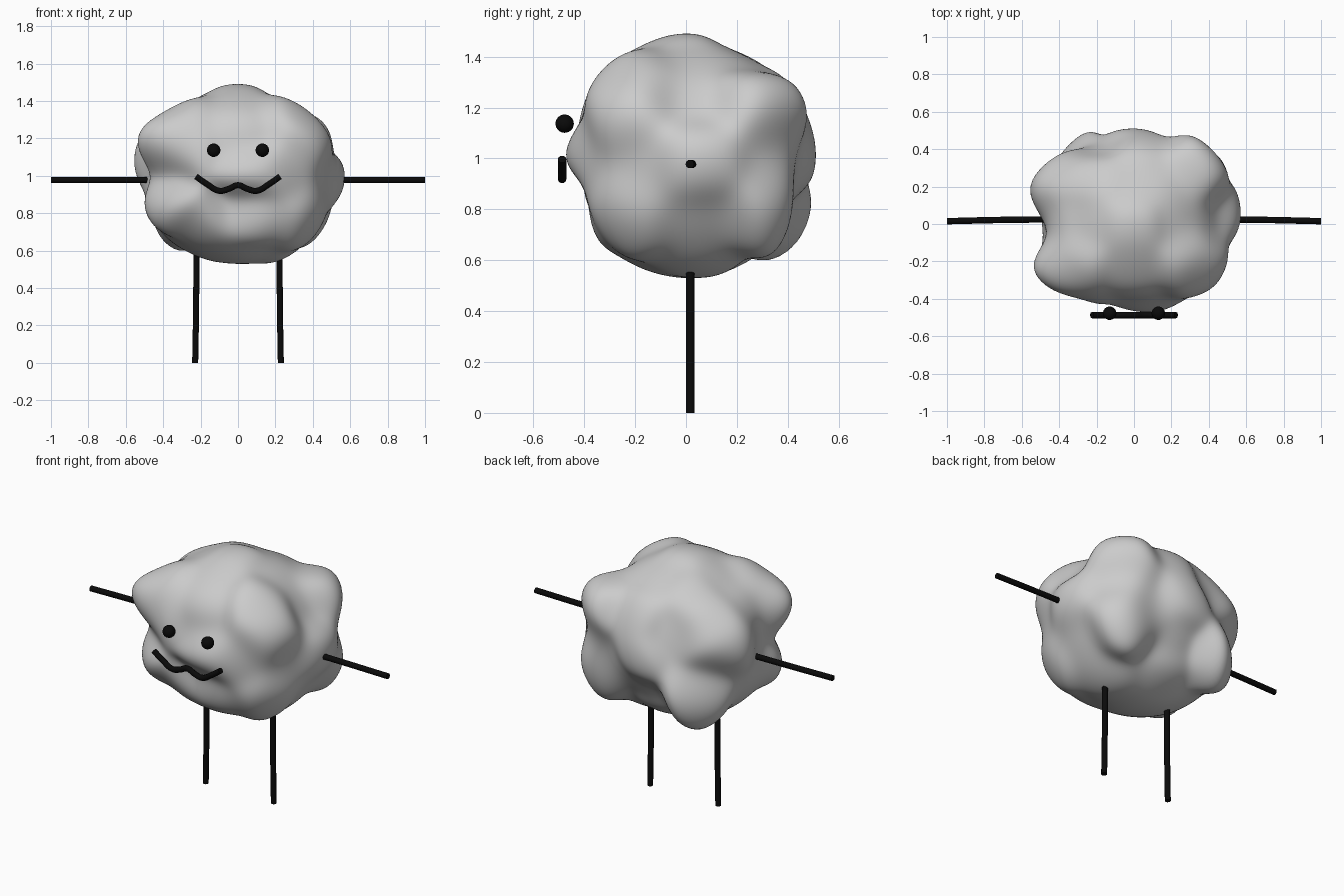
import bpy
import bmesh
import math
from mathutils import Vector

cube = bpy.data.objects.get("Cube")
if cube:
    bpy.data.objects.remove(cube, do_unlink=True)


def make_material(name, value):
    mat = bpy.data.materials.new(name)
    mat.use_nodes = True
    color = (value, value, value, 1.0)
    mat.diffuse_color = color
    mat.node_tree.nodes["Principled BSDF"].inputs["Base Color"].default_value = color
    return mat


grey = make_material("stone grey", 0.6)
black = make_material("black", 0.003)


def mesh_object(name, bm, material):
    """Turn a bmesh into a smooth-shaded object."""
    for face in bm.faces:
        face.smooth = True
    mesh = bpy.data.meshes.new(name)
    bm.to_mesh(mesh)
    bm.free()
    mesh.materials.append(material)
    obj = bpy.data.objects.new(name, mesh)
    bpy.context.collection.objects.link(obj)
    return obj


def tube(name, points, radius, material):
    """Round rod along a smooth path, with capped ends."""
    curve = bpy.data.curves.new(name, "CURVE")
    curve.dimensions = "3D"
    curve.bevel_depth = radius
    curve.bevel_resolution = 3
    curve.resolution_u = 6
    curve.use_fill_caps = True
    spline = curve.splines.new("BEZIER")
    spline.bezier_points.add(len(points) - 1)
    for knot, point in zip(spline.bezier_points, points):
        knot.co = point
        knot.handle_left_type = knot.handle_right_type = "AUTO"
    curve.materials.append(material)
    obj = bpy.data.objects.new(name, curve)
    bpy.context.collection.objects.link(obj)
    return obj


# Lumps and hollows the boulder surface passes through
CENTRE = Vector((0, 0.02, 1))
LUMPS = [
    # top
    (0, -0.02, 1.49), (-0.25, 0, 1.4), (0.25, 0, 1.39), (0, -0.22, 1.42), (0, 0.22, 1.41),
    (0.23, 0.2, 1.37), (-0.21, 0.25, 1.38),
    # front
    (-0.47, -0.33, 1.2), (-0.29, -0.4, 1.17), (-0.36, -0.25, 1.35), (0.46, -0.28, 1.2),
    (0.34, -0.23, 1.36), (0, -0.37, 1.29), (0, -0.42, 1.13), (0.06, -0.47, 1),
    (-0.37, -0.3, 1.02), (0.02, -0.37, 0.86), (0.1, -0.37, 0.74), (0.28, -0.4, 1.02),
    (-0.43, -0.3, 0.84), (0.42, -0.26, 0.77), (-0.2, -0.33, 0.72),
    # sides
    (-0.55, 0.2, 1.12), (-0.48, 0, 1.06), (-0.48, 0.05, 0.82), (-0.37, 0, 0.66),
    (-0.44, 0, 1.26), (0.41, 0.03, 1.23), (0.57, 0.05, 0.98), (0.45, 0.05, 0.76),
    (0.47, -0.19, 0.98),
    # back
    (0.44, 0.35, 1.26), (0.41, 0.39, 0.79), (0.41, 0.36, 1.02), (0, 0.51, 1),
    (-0.39, 0.37, 0.81), (-0.38, 0.33, 0.95), (-0.46, 0.33, 1.09), (-0.36, 0.31, 1.27),
    (-0.2, 0.39, 1.17), (0.05, 0.43, 1.26), (0.03, 0.38, 0.78), (0.2, 0.42, 0.88),
    # underside
    (0.03, 0, 0.53), (0.25, 0.05, 0.56), (-0.24, 0, 0.58), (0, 0.25, 0.6), (0, -0.22, 0.59),
]
offsets = [Vector(p) - CENTRE for p in LUMPS]
dirs = [o.normalized() for o in offsets]
goals = [o.length for o in offsets]


def blend(direction, values):
    """Smooth weighted mean of the lump radii around a direction."""
    weights = [math.exp(-(direction - d).length_squared / 0.075) for d in dirs]
    return sum(w * v for w, v in zip(weights, values)) / sum(weights)


# Sharpen the radii until the blended surface meets the lumps
radii = list(goals)
for _ in range(14):
    radii = [r + 0.8 * (g - blend(d, radii)) for r, g, d in zip(radii, goals, dirs)]

# Boulder body
bm = bmesh.new()
bmesh.ops.create_icosphere(bm, subdivisions=6, radius=1)
for vert in bm.verts:
    direction = vert.co.normalized()
    vert.co = CENTRE + direction * blend(direction, radii)
mesh_object("boulder_body", bm, grey)

# Limbs and eyes, one per side
for side, label in ((1, "left"), (-1, "right")):
    tube(label + "_arm", [(side * 0.4, 0.025, 0.978), (side * 0.7, 0.022, 0.978),
                          (side, 0.015, 0.978)], 0.017, black)
    tube(label + "_leg", [(side * 0.222, 0.017, 0.65), (side * 0.224, 0.017, 0.3),
                          (side * 0.229, 0.017, 0)], 0.017, black)
    bm = bmesh.new()
    bmesh.ops.create_uvsphere(bm, u_segments=32, v_segments=16, radius=0.036)
    bmesh.ops.translate(bm, verts=bm.verts, vec=(side * 0.13, -0.477, 1.137))
    mesh_object(label + "_eye", bm, black)

# Wavy mouth, mirrored about its middle
half = [(0.225, 0.997), (0.165, 0.955), (0.1, 0.92), (0.05, 0.93)]
profile = [(-x, z) for x, z in half] + [(0, 0.95)] + half[::-1]
tube("mouth", [(x, -0.487, z) for x, z in profile], 0.017, black)
